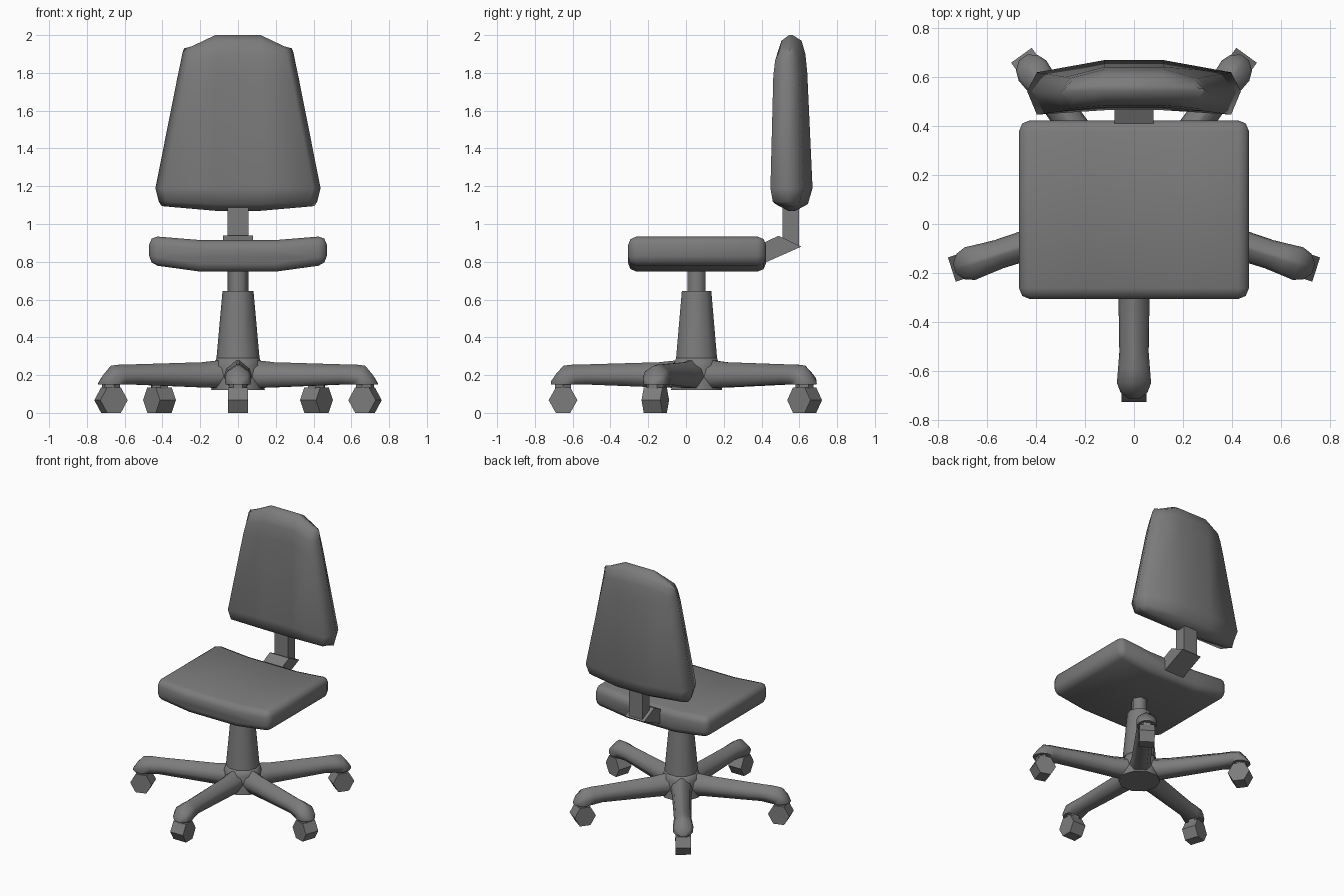
import bpy, bmesh, math
from mathutils import Matrix, Vector

if "Cube" in bpy.data.objects:
    bpy.data.objects.remove(bpy.data.objects["Cube"])

BY = 0.056                      # y of the swivel axis

dark = bpy.data.materials.new("dark_grey")
dark.diffuse_color = (0.2, 0.2, 0.2, 1)
dark.use_nodes = True
dark.node_tree.nodes["Principled BSDF"].inputs["Base Color"].default_value = dark.diffuse_color


def finish(name, bm, smooth=True, angle=40):
    bmesh.ops.recalc_face_normals(bm, faces=bm.faces)
    me = bpy.data.meshes.new(name)
    bm.to_mesh(me)
    bm.free()
    me.materials.append(dark)
    ob = bpy.data.objects.new(name, me)
    bpy.context.collection.objects.link(ob)
    if smooth:
        bpy.ops.object.select_all(action='DESELECT')
        ob.select_set(True)
        bpy.context.view_layer.objects.active = ob
        bpy.ops.object.shade_smooth_by_angle(angle=math.radians(angle))
    return ob


def loft(rings, mat=Matrix(), strip_caps=False):
    """Skin equal-length rings and cap both ends (strip_caps: front-to-back quads)."""
    bm = bmesh.new()
    loops = [[bm.verts.new(mat @ Vector(p)) for p in r] for r in rings]
    n = len(loops[0])
    for a, b in zip(loops, loops[1:]):
        for i in range(n):
            j = (i + 1) % n
            bm.faces.new((a[i], a[j], b[j], b[i]))
    for cap in (loops[0], loops[-1]):
        if strip_caps:
            for ids in ((1, 2, 3), (0, 1, 3, 4), (9, 0, 4, 5), (8, 9, 5, 6), (7, 8, 6)):
                bm.faces.new([cap[i] for i in ids])
        else:
            bm.faces.new(cap)
    return bm


def turned(profile, sides):
    """Rings around the swivel axis from (radius, z) pairs."""
    return [[(r * math.cos(math.tau * i / sides), BY + r * math.sin(math.tau * i / sides), z)
             for i in range(sides)] for r, z in profile]


def mirror_ring(half):
    return half + [(-x, y, z) for x, y, z in reversed(half)]


# seat: dished slab with rounded edges
seat_half = [(0.2, 0.748), (0.47, 0.785), (0.47, 0.937), (0.2, 0.915)]
bm = loft([mirror_ring([(x, y, z) for x, z in seat_half]) for y in (-0.307, 0.424)])
bmesh.ops.recalc_face_normals(bm, faces=bm.faces)
sharp = [e for e in bm.edges if e.calc_face_angle(0) > math.radians(40)]
bmesh.ops.bevel(bm, geom=sharp, offset=0.045, segments=2, profile=0.5, affect='EDGES')
finish("seat", bm, angle=60)

# backrest: curved tapering pad; (z centre, z edge, half width, y front, y back)
rings = []
for zc, ze, w, yf, yb in [(1.07, 1.095, 0.405, 0.54, 0.58),
                          (1.105, 1.12, 0.42, 0.475, 0.645),
                          (1.19, 1.19, 0.437, 0.465, 0.67),
                          (1.80, 1.78, 0.32, 0.477, 0.642),
                          (1.90, 1.86, 0.303, 0.485, 0.632),
                          (1.97, 1.91, 0.293, 0.505, 0.612),
                          (2.0, 1.93, 0.285, 0.545, 0.565)]:
    t = min(1, (yb - yf) / 0.2)
    ym = (yf + yb) / 2 - 0.025 * t
    zs = zc + (ze - zc) * 0.85
    rings.append(mirror_ring([(0.12, yf, zc), (w - 0.04, yf - 0.018 * t, zs), (w, ym, ze),
                              (w - 0.04, yb - 0.05 * t, zs), (0.12, yb, zc)]))
finish("backrest", loft(rings, strip_caps=True), angle=100)

# backrest bracket: sloping arm and upright post
arm = [(0.38, 0.778), (0.61, 0.88), (0.49, 0.938), (0.38, 0.885)]
finish("bracket_arm", loft([[(x, y, z) for y, z in arm] for x in (-0.08, 0.08)]), False)
post = [(0.51, 0.925), (0.597, 0.886), (0.597, 1.18), (0.51, 1.18)]
finish("bracket_post", loft([[(x, y, z) for y, z in post] for x in (-0.056, 0.056)]), False)

# gas lift, column cover and hub
finish("gas_lift", loft(turned([(0.055, 0.6), (0.055, 0.78)], 6)), angle=61)
finish("column", loft(turned([(0.117, 0.26), (0.114, 0.29), (0.082, 0.645)], 10)))
finish("hub", loft(turned([(0.142, 0.12), (0.138, 0.15), (0.128, 0.25), (0.114, 0.29)], 10)), angle=75)

# five legs with casters
for k in range(5):
    mat = Matrix.Translation((0, BY, 0)) @ Matrix.Rotation(math.tau * k / 5, 4, 'Z')
    # leg: (distance out, bottom z, top z, half width, bottom width factor)
    rings = []
    for r, zb, zt, w, f in [(0.04, 0.13, 0.285, 0.08, 0.6), (0.20, 0.135, 0.268, 0.066, 0.6),
                            (0.58, 0.15, 0.257, 0.06, 0.6), (0.645, 0.15, 0.257, 0.065, 0.8),
                            (0.705, 0.15, 0.25, 0.07, 0.95), (0.745, 0.15, 0.205, 0.055, 0.95),
                            (0.772, 0.15, 0.165, 0.02, 0.95)]:
        h = zt - zb
        rings.append(mirror_ring([(0.12 * w, -r, zt), (0.82 * w, -r, zb + 0.7 * h),
                                  (w, -r, zb + 0.4 * h), (f * w, -r, zb)]))
    finish(f"leg_{k + 1}", loft(rings, mat), angle=75)

    # caster stem and six-sided wheel
    hexagon = [(math.cos(math.tau * i / 6), math.sin(math.tau * i / 6)) for i in range(6)]
    finish(f"caster_stem_{k + 1}", loft(
        [[(0.048 * a, -0.707 + 0.048 * b, z) for a, b in hexagon] for z in (0.1, 0.16)], mat), False)
    finish(f"caster_wheel_{k + 1}", loft(
        [[(x, -0.707 + 0.076 * a, 0.0675 + 0.0779 * b) for a, b in hexagon]
         for x in (-0.052, 0.052)], mat), False)
